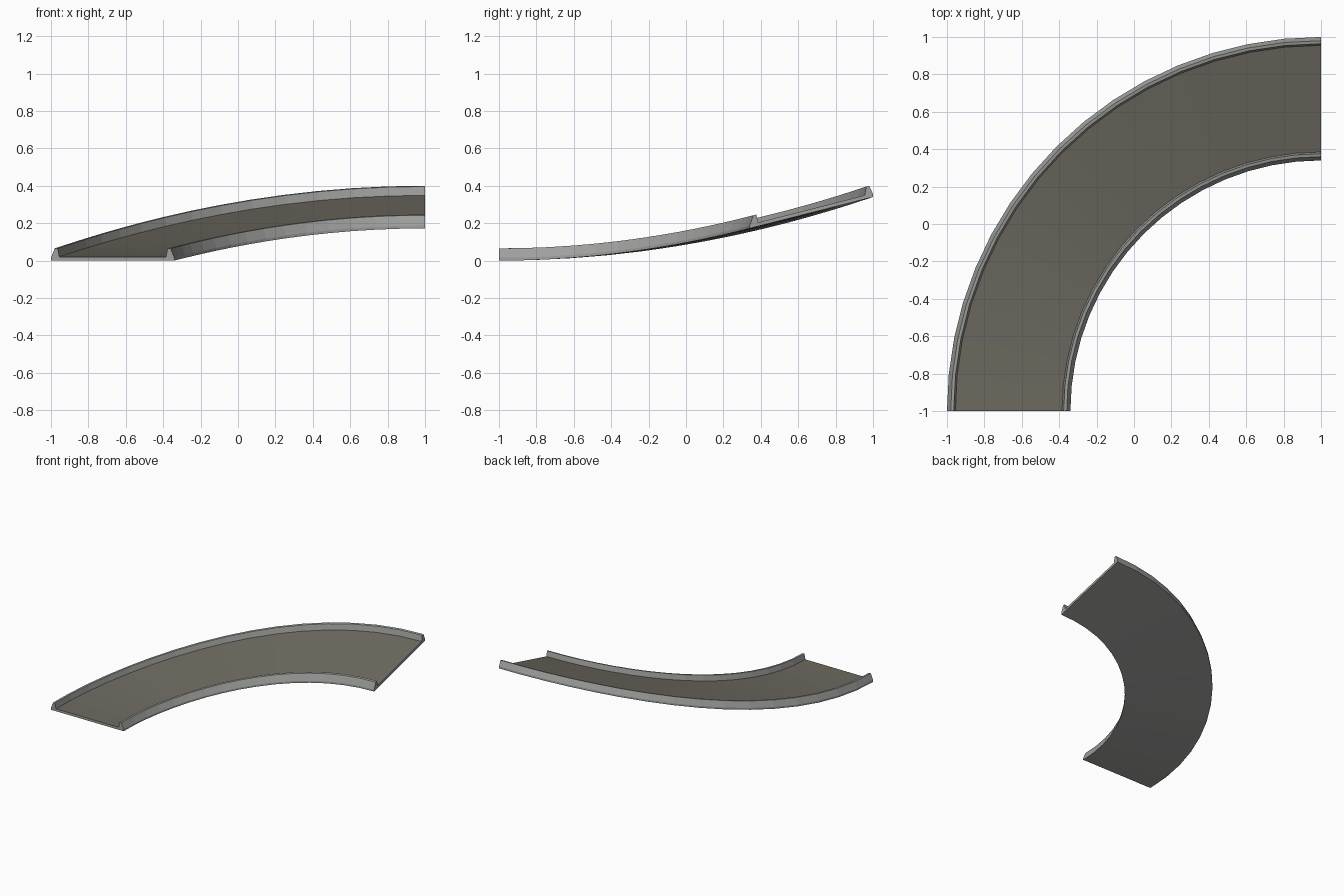
import bpy, bmesh, math

if "Cube" in bpy.data.objects:
    bpy.data.objects.remove(bpy.data.objects["Cube"])

SEGS = 16
R_IN, R_OUT = 1.34, 2.0      # turn radii around the centre (1, -1)
RISE_IN, RISE_OUT = 0.172, 0.34


def material(name, rgb):
    m = bpy.data.materials.new(name)
    m.diffuse_color = (*rgb, 1)
    m.use_nodes = True
    m.node_tree.nodes["Principled BSDF"].inputs["Base Color"].default_value = m.diffuse_color
    return m


concrete = material("concrete grey", (0.35, 0.35, 0.34))
asphalt = material("asphalt brown grey", (0.155, 0.145, 0.118))


def place(r, h, t):
    """Point on the climbing, banked quarter turn."""
    k = (r - R_IN) / (R_OUT - R_IN)
    rise = RISE_IN + (RISE_OUT - RISE_IN) * k
    return (1 - r * math.cos(t), -1 + r * math.sin(t),
            h + rise * math.sin(t) ** 2)


def sweep(name, profile, road_edges=()):
    """Sweep a closed (radius, height) profile along the turn."""
    bm = bmesh.new()
    rings = [[bm.verts.new(place(r, h, math.pi / 2 * i / SEGS)) for r, h in profile]
             for i in range(SEGS + 1)]
    n = len(profile)
    for a, b in zip(rings, rings[1:]):
        for j in range(n):
            k = (j + 1) % n
            f = bm.faces.new((a[j], a[k], b[k], b[j]))
            f.material_index = 1 if j in road_edges else 0
    bm.faces.new(rings[0])
    bm.faces.new(rings[-1][::-1])
    bmesh.ops.recalc_face_normals(bm, faces=bm.faces)
    me = bpy.data.meshes.new(name)
    bm.to_mesh(me)
    bm.free()
    me.materials.append(concrete)
    me.materials.append(asphalt)
    ob = bpy.data.objects.new(name, me)
    bpy.context.collection.objects.link(ob)


# Road deck: thin slab with asphalt on its top face
E = 0.045
sweep("road_deck", [(R_IN + E, 0), (R_OUT - E, 0), (R_OUT - E, 0.02), (R_IN + E, 0.02)], {2})

# Kerb barriers: same tapered section, mirrored for the inner edge
kerb = [(0, 0), (0, 0.015), (0.02, 0.065), (0.036, 0.065), (E, 0.02), (E, 0)]
sweep("outer_barrier", [(R_OUT - d, h) for d, h in kerb])
sweep("inner_barrier", [(R_IN + d, h) for d, h in kerb])
